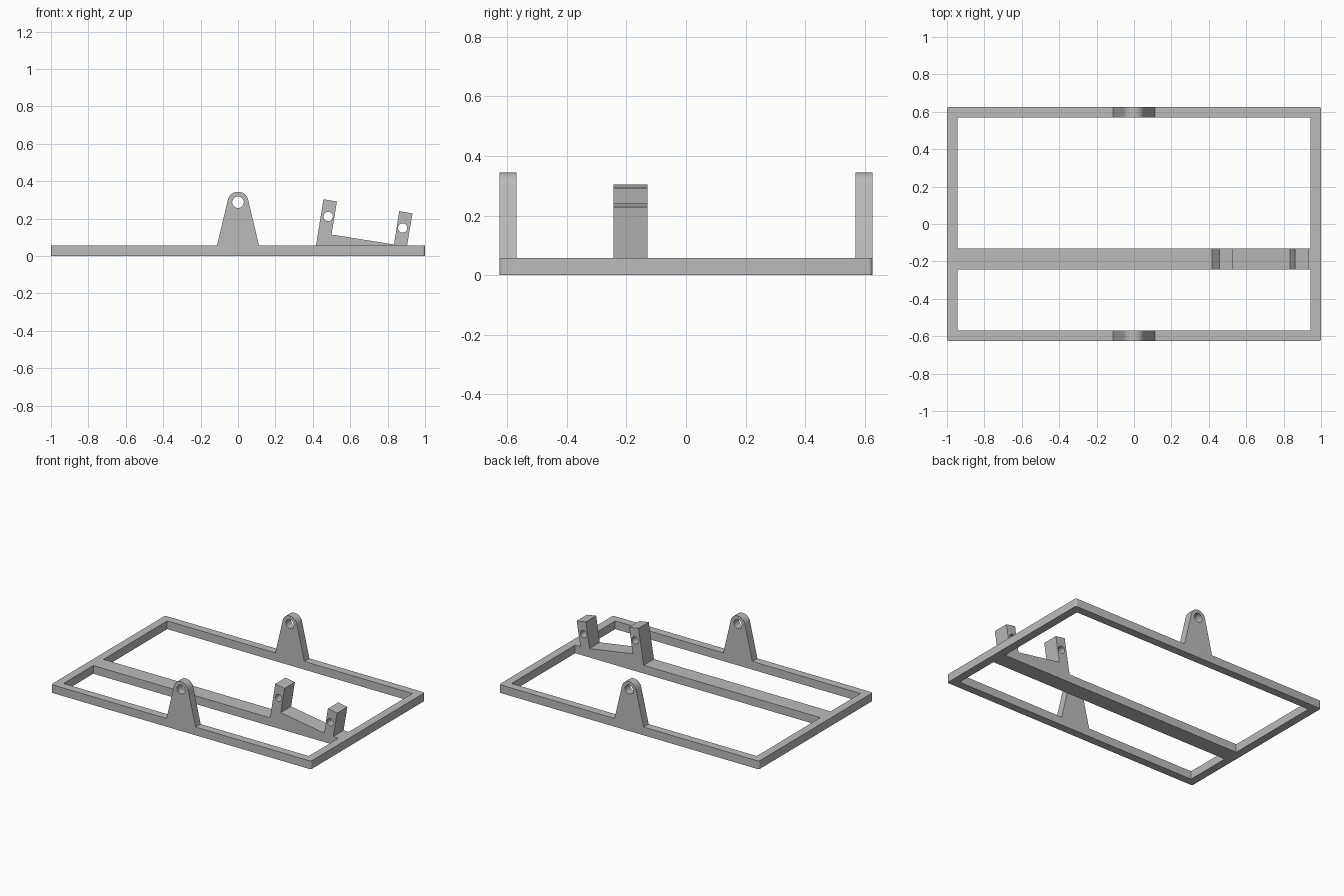
import bpy, bmesh
from math import sin, cos, pi, radians
from mathutils import Matrix, Vector

cube = bpy.data.objects.get("Cube")
if cube:
    bpy.data.objects.remove(cube)

GREY = (0.5, 0.5, 0.5)
mat = bpy.data.materials.new("plain grey")
mat.use_nodes = True
mat.diffuse_color = (*GREY, 1)
mat.node_tree.nodes["Principled BSDF"].inputs["Base Color"].default_value = (*GREY, 1)

HALF_X, HALF_Y = 1.0, 0.626
RAIL, DECK = 0.056, 0.057
BAR = (-0.243, -0.13)
UPRIGHT = Matrix.Rotation(radians(90), 4, "X")   # profile (x, z), extruded towards -y


def arc(cx, cy, r, start=0, end=360, steps=32):
    """Points on an arc; a full circle leaves out the repeated end point."""
    count = steps if end - start == 360 else steps + 1
    angles = [radians(start + (end - start) * i / steps) for i in range(count)]
    return [(cx + r * cos(a), cy + r * sin(a)) for a in angles]


def rect(x0, x1, y0, y1):
    return [(x0, y0), (x1, y0), (x1, y1), (x0, y1)]


def plate(name, outline, holes, depth, matrix=Matrix()):
    """Extrude an outline with holes along its local z."""
    bm = bmesh.new()
    for loop in [outline, *holes]:
        verts = [bm.verts.new((x, y, 0)) for x, y in loop]
        for a, b in zip(verts, verts[1:] + verts[:1]):
            bm.edges.new((a, b))
    bmesh.ops.triangle_fill(bm, use_beauty=True, use_dissolve=False, edges=bm.edges[:])
    result = bmesh.ops.extrude_face_region(bm, geom=bm.faces[:], use_keep_orig=True)
    moved = [g for g in result["geom"] if isinstance(g, bmesh.types.BMVert)]
    bmesh.ops.translate(bm, verts=moved, vec=Vector((0, 0, depth)))
    bmesh.ops.recalc_face_normals(bm, faces=bm.faces[:])
    bm.transform(matrix)
    mesh = bpy.data.meshes.new(name)
    bm.to_mesh(mesh)
    bm.free()
    mesh.materials.append(mat)
    obj = bpy.data.objects.new(name, mesh)
    bpy.context.collection.objects.link(obj)
    bpy.ops.object.select_all(action="DESELECT")
    obj.select_set(True)
    bpy.context.view_layer.objects.active = obj
    bpy.ops.object.shade_smooth_by_angle(angle=radians(30))
    return obj


# Base frame with a cross bar: rounded outer corners, two openings
r = 0.013
corners = [(1, 1, 0), (-1, 1, 90), (-1, -1, 180), (1, -1, 270)]
outer = [p for sx, sy, a in corners
         for p in arc(sx * (HALF_X - r), sy * (HALF_Y - r), r, a, a + 90, 6)]
in_x, in_y = HALF_X - RAIL, HALF_Y - RAIL
plate("base_frame", outer,
      [rect(-in_x, in_x, -in_y, BAR[0]), rect(-in_x, in_x, BAR[1], in_y)], DECK)

# Tapered pivot lugs standing on the front and back rails
lug = [(-0.112, DECK), (0.112, DECK)] + arc(0, 0.288, 0.056, 13, 167, 24)
for name, y in (("front_lug", -in_y), ("back_lug", HALF_Y)):
    plate(name, lug, [arc(0, 0.288, 0.031)], RAIL, Matrix.Translation((0, y, 0)) @ UPRIGHT)

# Leaning two-post bracket with a sloping seat on the cross bar
bracket = [(0.417, DECK), (0.904, DECK), (0.933, 0.228), (0.862, 0.24),
           (0.834, 0.062), (0.5, 0.115), (0.529, 0.292), (0.457, 0.304)]
plate("cross_bar_bracket", bracket,
      [arc(0.482, 0.212, 0.025), arc(0.88, 0.15, 0.025)],
      BAR[1] - BAR[0], Matrix.Translation((0, BAR[1], 0)) @ UPRIGHT)
